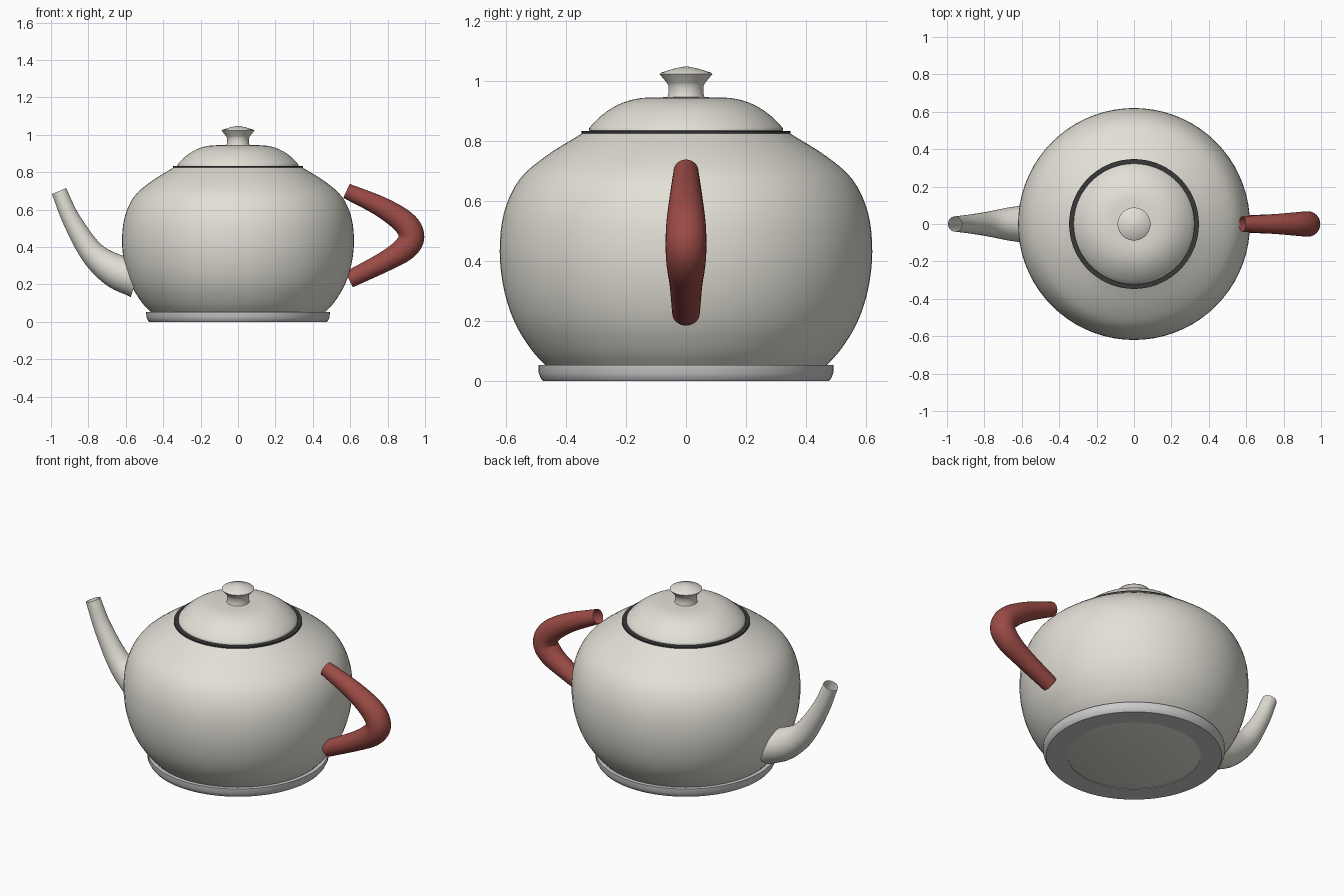
import bpy, bmesh
from math import sin, cos, pi, radians
from mathutils import Vector

if "Cube" in bpy.data.objects:
    bpy.data.objects.remove(bpy.data.objects["Cube"])


def material(name, rgb):
    m = bpy.data.materials.new(name)
    m.diffuse_color = (*rgb, 1)
    m.use_nodes = True
    m.node_tree.nodes["Principled BSDF"].inputs["Base Color"].default_value = m.diffuse_color
    return m


cream = material("cream glaze", (0.76, 0.74, 0.67))
red = material("red handle", (0.33, 0.07, 0.06))
dark = material("dark rim", (0.04, 0.04, 0.04))


def spline(pts, steps):
    """Catmull-Rom curve through points of any dimension."""
    pts = [Vector(p) for p in pts]
    ext = [2 * pts[0] - pts[1]] + pts + [2 * pts[-1] - pts[-2]]
    out = []
    for i in range(1, len(ext) - 2):
        a, b, c, d = ext[i - 1:i + 3]
        for k in range(steps):
            t = k / steps
            out.append(0.5 * (2 * b + (c - a) * t + (2 * a - 5 * b + 4 * c - d) * t * t
                              + (3 * b - a - 3 * c + d) * t ** 3))
    return out + [pts[-1]]


def finish(name, bm, mat, angle=40):
    bmesh.ops.recalc_face_normals(bm, faces=bm.faces)
    me = bpy.data.meshes.new(name)
    bm.to_mesh(me)
    bm.free()
    ob = bpy.data.objects.new(name, me)
    bpy.context.collection.objects.link(ob)
    if mat:
        me.materials.append(mat)
    bpy.ops.object.select_all(action='DESELECT')
    ob.select_set(True)
    bpy.context.view_layer.objects.active = ob
    bpy.ops.object.shade_smooth_by_angle(angle=radians(angle))
    return ob


def lathe(name, profile, mat=None, closed=False, seg=72, angle=40):
    """Spin an (r, z) profile round the z axis."""
    bm = bmesh.new()
    vs = [bm.verts.new((r, 0, z)) for r, z in profile]
    es = [bm.edges.new(p) for p in zip(vs, vs[1:])]
    if closed:
        es.append(bm.edges.new((vs[-1], vs[0])))
    bmesh.ops.spin(bm, geom=vs + es, cent=(0, 0, 0), axis=(0, 0, 1),
                   angle=2 * pi, steps=seg)
    bmesh.ops.remove_doubles(bm, verts=bm.verts, dist=1e-5)
    return finish(name, bm, mat, angle)


def tube(name, stations, mat, steps=8, seg=32):
    """Open tapered tube in the xz plane; stations are (x, z, radius)."""
    path = spline(stations, steps)
    bm = bmesh.new()
    rings = []
    for i, (x, z, r) in enumerate(path):
        a, b = path[max(i - 1, 0)], path[min(i + 1, len(path) - 1)]
        t = Vector((b.x - a.x, 0, b.y - a.y)).normalized()
        n = Vector((-t.z, 0, t.x))
        rings.append([bm.verts.new(Vector((x, 0, z)) + r * (cos(w) * n + sin(w) * Vector((0, 1, 0))))
                      for w in (2 * pi * k / seg for k in range(seg))])
    for p, q in zip(rings, rings[1:]):
        for k in range(seg):
            j = (k + 1) % seg
            bm.faces.new((p[k], p[j], q[j], q[k]))
    return finish(name, bm, mat, 60)


# Foot ring
lathe("foot_ring", [(0.36, 0), (0.475, 0), (0.482, 0.008), (0.49, 0.025), (0.491, 0.053),
                    (0.44, 0.053), (0.36, 0.01)], closed=True)

# Body with flat underside
side = spline([(0.465, 0.05), (0.515, 0.105), (0.57, 0.195), (0.606, 0.305), (0.62, 0.43),
               (0.606, 0.56), (0.555, 0.67), (0.465, 0.75), (0.345, 0.825)], 4)
lathe("body", [(0, 0.003), (0.362, 0.003), (0.44, 0.03)] + [tuple(p) for p in side], cream)

# Dark rim between body and lid
lathe("rim", [(0.31, 0.823), (0.347, 0.823), (0.347, 0.832), (0.31, 0.832)], dark, closed=True)

# Lid
dome = spline([(0.322, 0.842), (0.30, 0.867), (0.26, 0.9), (0.21, 0.927), (0.15, 0.942),
               (0.07, 0.945)], 4)
lathe("lid", [(0.315, 0.83), (0.323, 0.834)] + [tuple(p) for p in dome] + [(0, 0.945)], cream, angle=60)

# Knob
lathe("knob", [(0.062, 0.943), (0.059, 0.955), (0.059, 0.984), (0.064, 0.993), (0.088, 1.022),
               (0.083, 1.027), (0.04, 1.04), (0.015, 1.046), (0, 1.047)], cream)

# Spout
tube("spout", [(-0.54, 0.232, 0.105), (-0.66, 0.275, 0.09), (-0.78, 0.37, 0.066),
               (-0.89, 0.545, 0.049), (-0.957, 0.699, 0.041)], cream)

# Handle
tube("handle", [(0.58, 0.70, 0.041), (0.765, 0.615, 0.054), (0.89, 0.53, 0.065),
                (0.928, 0.455, 0.068), (0.89, 0.39, 0.065), (0.79, 0.325, 0.055),
                (0.594, 0.226, 0.046)], red)
